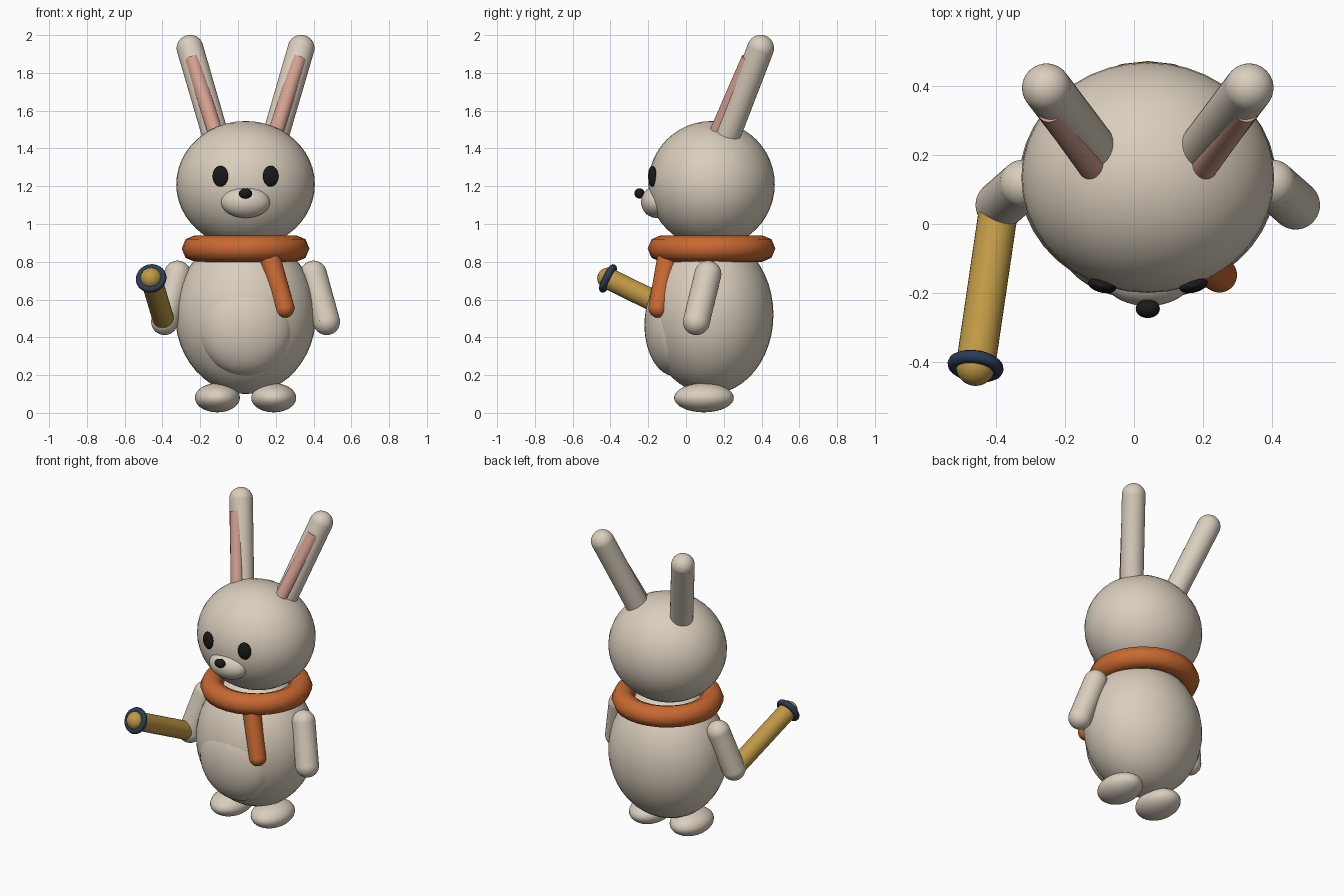
import bpy
from math import radians
from mathutils import Vector

old = bpy.data.objects.get("Cube")
if old:
    bpy.data.objects.remove(old, do_unlink=True)

CX = 0.04  # symmetry plane of the animal itself


def material(name, rgb):
    m = bpy.data.materials.new(name)
    m.use_nodes = True
    m.diffuse_color = (*rgb, 1)
    m.node_tree.nodes["Principled BSDF"].inputs["Base Color"].default_value = (*rgb, 1)
    return m


cream = material("cream_fur", (0.70, 0.62, 0.51))
pink = material("ear_pink", (0.66, 0.35, 0.28))
orange = material("scarf_orange", (0.58, 0.14, 0.03))
gold = material("brass_gold", (0.52, 0.32, 0.06))
navy = material("ring_navy", (0.025, 0.045, 0.09))
black = material("eye_black", (0.01, 0.01, 0.01))


def finish(name, mat):
    ob = bpy.context.object
    ob.name = name
    ob.data.materials.append(mat)
    bpy.ops.object.shade_smooth_by_angle(angle=radians(60))
    return ob


def ellipsoid(name, mat, center, radii, turn=0):
    bpy.ops.mesh.primitive_uv_sphere_add(segments=40, ring_count=24, location=center,
                                         rotation=(0, 0, turn))
    bpy.context.object.scale = radii
    return finish(name, mat)


def rod(name, mat, start, end, r1, r2):
    a, b = Vector(start), Vector(end)
    bpy.ops.mesh.primitive_cone_add(vertices=32, radius1=r1, radius2=r2, depth=(b - a).length,
                                    location=(a + b) / 2,
                                    rotation=(b - a).to_track_quat('Z', 'Y').to_euler())
    return finish(name, mat)


def capsule(name, mat, start, end, r1, r2, round_start=True):
    rod(name, mat, start, end, r1, r2)
    ellipsoid(name + "_tip", mat, end, (r2, r2, r2))
    if round_start:
        ellipsoid(name + "_root", mat, start, (r1, r1, r1))


def ring(name, mat, center, axis, major, minor, segments, sides):
    bpy.ops.mesh.primitive_torus_add(major_segments=segments, minor_segments=sides,
                                     major_radius=major, minor_radius=minor, location=center,
                                     rotation=Vector(axis).to_track_quat('Z', 'Y').to_euler())
    return finish(name, mat)


# Body, belly and head
ellipsoid("body", cream, (CX, 0.13, 0.52), (0.373, 0.333, 0.42))
ellipsoid("belly", cream, (CX, -0.06, 0.465), (0.255, 0.16, 0.27))
ellipsoid("head", cream, (CX, 0.135, 1.21), (0.367, 0.335, 0.335))

# Face
ellipsoid("muzzle", cream, (CX, -0.155, 1.117), (0.13, 0.083, 0.085))
ellipsoid("nose", black, (CX, -0.246, 1.162), (0.035, 0.027, 0.027))

# Paired parts
for side, s in (("left", 1), ("right", -1)):
    ellipsoid(side + "_eye", black, (CX + s * 0.133, -0.178, 1.253), (0.042, 0.021, 0.055),
              s * radians(14))
    ellipsoid(side + "_foot", cream, (CX + s * 0.149, 0.095, 0.08), (0.119, 0.158, 0.077))
    capsule(side + "_arm", cream, (CX + s * 0.36, 0.116, 0.735),
            (CX + s * 0.429, 0.055, 0.483), 0.071, 0.071)
    capsule(side + "_ear", cream, (CX + s * 0.125, 0.172, 1.35),
            (CX + s * 0.294, 0.395, 1.93), 0.07, 0.071, False)
    rod(side + "_inner_ear", pink, (CX + s * 0.134, 0.127, 1.4),
        (CX + s * 0.283, 0.333, 1.875), 0.04, 0.04)

# Scarf with hanging tail
ring("scarf", orange, (CX, 0.135, 0.87), (0, 0, 1), 0.268, 0.07, 28, 8)
capsule("scarf_tail", orange, (0.155, -0.088, 0.87), (0.248, -0.148, 0.555), 0.056, 0.051)

# Spyglass held in the right hand
grip, tip = Vector((-0.392, 0.05, 0.485)), Vector((-0.46, -0.413, 0.712))
capsule("spyglass", gold, grip, tip, 0.057, 0.057, False)
ring("spyglass_ring", navy, tip, tip - grip, 0.063, 0.019, 32, 10)
